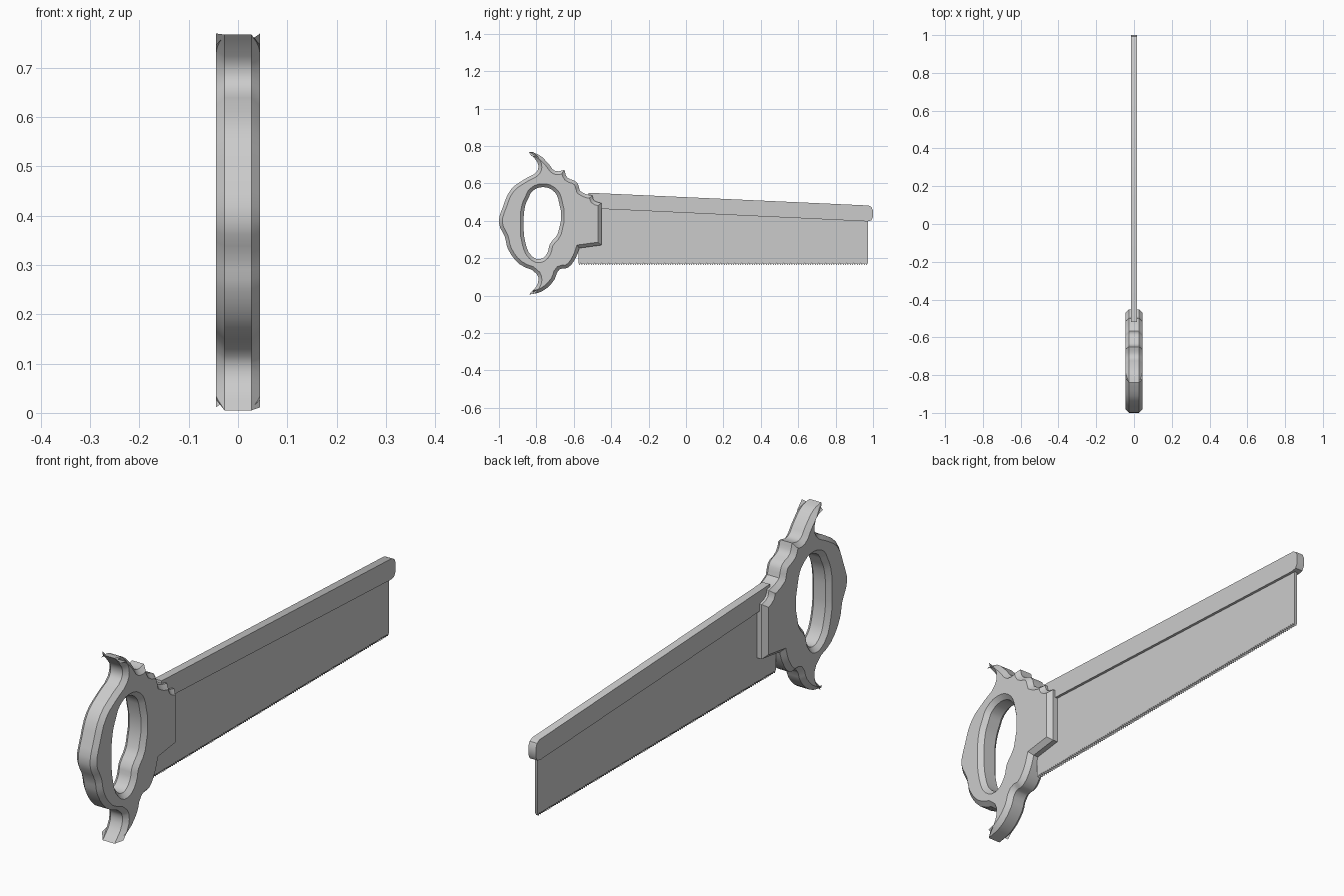
import bpy
import bmesh
import math

cube = bpy.data.objects.get("Cube")
if cube:
    bpy.data.objects.remove(cube, do_unlink=True)

grey = bpy.data.materials.new("plain grey")
grey.use_nodes = True
colour = (0.6, 0.6, 0.6, 1)
grey.diffuse_color = colour
grey.node_tree.nodes["Principled BSDF"].inputs["Base Color"].default_value = colour


def add_outline(curve, points, corners=None):
    """Closed outline; curved between points unless corners is None."""
    if corners is None:
        spline = curve.splines.new("POLY")
        spline.points.add(len(points) - 1)
        for target, (y, z) in zip(spline.points, points):
            target.co = (y, z, 0, 1)
    else:
        spline = curve.splines.new("BEZIER")
        spline.bezier_points.add(len(points) - 1)
        for target, (y, z) in zip(spline.bezier_points, points):
            target.co = (y, z, 0)
            kind = "VECTOR" if (y, z) in corners else "AUTO"
            target.handle_left_type = target.handle_right_type = kind
        spline.resolution_u = 3
    spline.use_cyclic_u = True


def make_plate(name, outlines, half_width, chamfer=0):
    """Solid cut from side outlines, centred on x = 0, with chamfered rims."""
    curve = bpy.data.curves.new(name, "CURVE")
    curve.dimensions = "2D"
    curve.fill_mode = "BOTH"
    curve.resolution_u = 3
    for points, corners in outlines:
        add_outline(curve, points, corners)
    curve.extrude = half_width - chamfer
    curve.bevel_depth = chamfer
    curve.bevel_resolution = 0
    curve.offset = -chamfer
    obj = bpy.data.objects.new(name, curve)
    bpy.context.collection.objects.link(obj)
    obj.rotation_euler = (math.radians(90), 0, math.radians(90))
    bpy.ops.object.select_all(action="DESELECT")
    obj.select_set(True)
    bpy.context.view_layer.objects.active = obj
    bpy.ops.object.convert(target="MESH")
    obj = bpy.context.object
    obj.name = name

    # Weld the caps to the rims
    bm = bmesh.new()
    bm.from_mesh(obj.data)
    bmesh.ops.remove_doubles(bm, verts=bm.verts, dist=0.0001)
    bmesh.ops.recalc_face_normals(bm, faces=bm.faces)
    bm.to_mesh(obj.data)
    bm.free()
    obj.data.materials.clear()
    obj.data.materials.append(grey)
    bpy.ops.object.transform_apply(location=False, rotation=True, scale=False)
    bpy.ops.object.shade_smooth_by_angle(angle=math.radians(35))
    return obj


# Handle: horned outline with a grip opening
upper_tip, lower_tip = (-.84, .767), (-.84, .005)
upper_cusp, upper_step = (-.65, .672), (-.567, .56)
front_top, front_bottom = (-.453, .495), (-.453, .27)
lower_step, notch = (-.57, .254), (-.5, .535)
outer = [
    upper_tip, (-.79, .755), (-.735, .705), (-.7, .667), upper_cusp,
    (-.635, .632), (-.585, .607), upper_step, (-.54, .545), notch,
    (-.492, .51), front_top, front_bottom, lower_step,
    (-.588, .205), (-.634, .148), (-.677, .14), (-.705, .083),
    (-.768, .024), lower_tip, (-.792, .067), (-.797, .115),
    (-.89, .168), (-.952, .25), (-.968, .313), (-1, .388),
    (-.977, .479), (-.934, .57), (-.854, .628), (-.797, .664),
    (-.79, .7), (-.811, .735),
]
hole = [
    (-.82, .56), (-.84, .527), (-.86, .479), (-.868, .39),
    (-.858, .28), (-.825, .212), (-.78, .195), (-.742, .227),
    (-.728, .275), (-.684, .335), (-.684, .52), (-.714, .564), (-.768, .58),
]
outer_corners = {upper_tip, lower_tip, upper_cusp, upper_step, notch,
                 front_top, front_bottom, lower_step}
make_plate("handle", [(outer, outer_corners), (hole, set())], .045, .018)

# Blade: thin sheet with a row of fine teeth along the lower edge
start, end, count = -.575, .972, 124
pitch = (end - start) / count
blade = [(end, .43), (start, .48)]
for i in range(count):
    blade.append((start + i * pitch, .174))
    blade.append((start + (i + .5) * pitch, .163))
blade.append((end, .174))
make_plate("blade", [(blade, None)], .006)

# Spine: thicker tapering strip folded over the top of the blade
spine = [(-.52, .55), (.975, .482), (.992, .473), (1, .455), (1, .42),
         (.99, .402), (.97, .397), (-.52, .467)]
make_plate("spine", [(spine, None)], .017)
